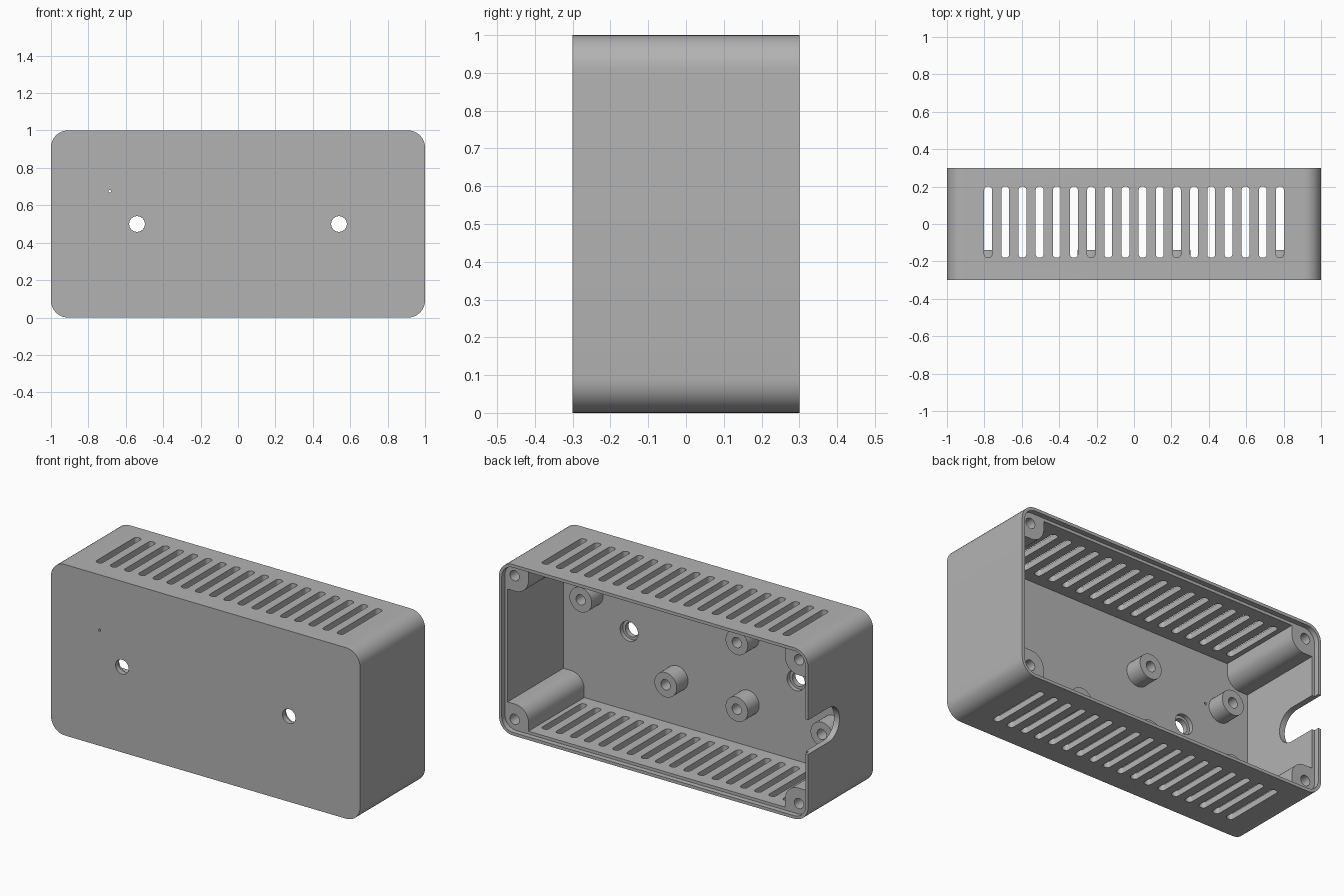
import bpy, bmesh, math
from mathutils import Vector

cube = bpy.data.objects.get("Cube")
if cube:
    bpy.data.objects.remove(cube, do_unlink=True)

grey = bpy.data.materials.new("plain grey plastic")
grey.use_nodes = True
COLOUR = (0.45, 0.45, 0.45, 1)
grey.diffuse_color = COLOUR
grey.node_tree.nodes["Principled BSDF"].inputs["Base Color"].default_value = COLOUR


def rounded(a0, a1, b0, b1, radii, steps=10):
    """Outline of a rectangle; radii start at the high corner, anticlockwise."""
    points = []
    corners = [(a1, b1, -1, -1), (a0, b1, 1, -1), (a0, b0, 1, 1), (a1, b0, -1, 1)]
    for k, (a, b, sa, sb) in enumerate(corners):
        r = radii[k] if isinstance(radii, (list, tuple)) else radii
        if r == 0:
            points.append((a, b))
            continue
        for i in range(steps + 1):
            t = math.pi / 2 * (k + i / steps)
            points.append((a + sa * r + r * math.cos(t), b + sb * r + r * math.sin(t)))
    return points


def circle(a, b, r):
    return rounded(a - r, a + r, b - r, b + r, r, 8)


def prism(name, outline, axis, low, high):
    """Extrude a 2D outline along an axis."""
    place = {"x": lambda a, b, d: (d, a, b),
             "y": lambda a, b, d: (a, d, b),
             "z": lambda a, b, d: (a, b, d)}[axis]
    bm = bmesh.new()
    bottom = [bm.verts.new(place(a, b, low)) for a, b in outline]
    bmesh.ops.remove_doubles(bm, verts=bottom, dist=1e-5)
    face = bm.faces.new([v for v in bottom if v.is_valid])
    result = bmesh.ops.extrude_face_region(bm, geom=[face])
    moved = [g for g in result["geom"] if isinstance(g, bmesh.types.BMVert)]
    bmesh.ops.translate(bm, verts=moved, vec=Vector(place(0, 0, high - low)))
    bmesh.ops.recalc_face_normals(bm, faces=bm.faces)
    mesh = bpy.data.meshes.new(name)
    bm.to_mesh(mesh)
    bm.free()
    mesh.materials.append(grey)
    obj = bpy.data.objects.new(name, mesh)
    bpy.context.collection.objects.link(obj)
    return obj


def activate(obj):
    bpy.ops.object.select_all(action="DESELECT")
    obj.select_set(True)
    bpy.context.view_layer.objects.active = obj


def cut(target, *shape):
    """Subtract a prism from the target and discard the cutter."""
    cutter = prism("cutter", *shape)
    cutter.hide_render = True
    mod = target.modifiers.new("cut", "BOOLEAN")
    mod.operation = "DIFFERENCE"
    mod.solver = "EXACT"
    mod.object = cutter
    activate(target)
    bpy.ops.object.modifier_apply(modifier=mod.name)
    bpy.data.objects.remove(cutter, do_unlink=True)


def smooth(obj):
    activate(obj)
    bpy.ops.object.shade_smooth_by_angle(angle=math.radians(30))


FLOOR, LEDGE, BACK = -0.245, 0.27, 0.3
WALL, LIP = 0.035, 0.018

# Open-backed shell with a stepped rim for the lid
shell = prism("enclosure_shell", rounded(-1, 1, 0, 1, 0.09), "y", -0.3, BACK)
cut(shell, rounded(WALL - 1, 1 - WALL, WALL, 1 - WALL, 0.06), "y", FLOOR, 0.4)
cut(shell, rounded(LIP - 1, 1 - LIP, LIP, 1 - LIP, 0.072), "y", LEDGE, 0.4)

# Vent slots through top and bottom
for i in range(18):
    x = -0.78 + 1.56 * i / 17
    cut(shell, rounded(x - 0.021, x + 0.021, -0.18, 0.2, 0.018, 5), "z", -0.1, 1.1)

# Counterbored mounting holes and indicator pinhole in the front
for x in (-0.54, 0.54):
    cut(shell, circle(x, 0.5, 0.042), "y", -0.4, -0.2)
    cut(shell, circle(x, 0.5, 0.058), "y", -0.27, -0.2)
cut(shell, circle(-0.685, 0.675, 0.007), "y", -0.4, -0.2)

# Cable notch in one end wall
cut(shell, rounded(0.01, 0.5, 0.4, 0.6, 0.099), "x", -1.1, -0.9)
smooth(shell)

# Corner screw posts, rounded on the inward corner
near, far = 0.032, 0.17
for sx, side in ((-1, "right"), (1, "left")):
    for top, level in ((False, "lower"), (True, "upper")):
        xs = sorted((sx * (1 - near), sx * (1 - far)))
        zs = (1 - far, 1 - near) if top else (near, far)
        inward = {(1, False): 1, (-1, False): 0, (1, True): 2, (-1, True): 3}[(sx, top)]
        radii = [0.085 if k == inward else 0 for k in range(4)]
        post = prism(f"{level}_{side}_corner_post", rounded(*xs, *zs, radii),
                     "y", FLOOR - 0.01, LEDGE)
        cut(post, circle(sx * 0.92, 0.92 if top else 0.08, 0.03), "y", 0.0, 0.4)
        smooth(post)

# Circuit board standoffs
for n, (x, z) in enumerate([(0.78, 0.66), (-0.23, 0.68), (-0.78, 0.67),
                            (0.23, 0.31), (-0.23, 0.29), (-0.78, 0.29)]):
    standoff = prism(f"board_standoff_{n + 1}", circle(x, z, 0.072), "y", FLOOR - 0.01, -0.14)
    cut(standoff, circle(x, z, 0.03), "y", FLOOR + 0.005, 0)
    smooth(standoff)
